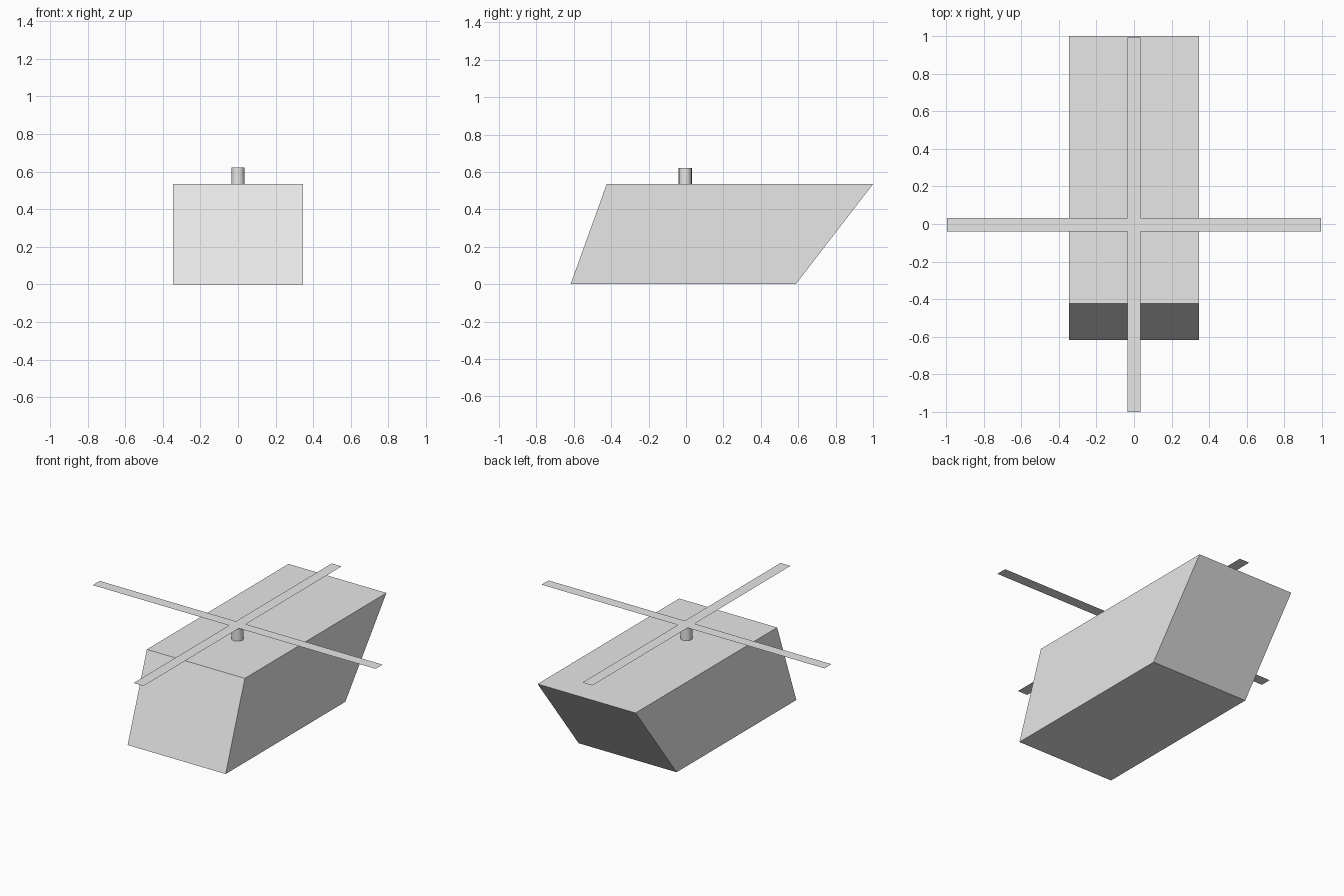
import bpy
import math

if "Cube" in bpy.data.objects:
    bpy.data.objects.remove(bpy.data.objects["Cube"])

grey = bpy.data.materials.new("light_grey")
grey.diffuse_color = (0.8, 0.8, 0.8, 1)
grey.use_nodes = True
grey.node_tree.nodes["Principled BSDF"].inputs["Base Color"].default_value = grey.diffuse_color

HUB_Y = -0.004      # rotor axis position along the body
BODY_TOP = 0.535
ROTOR_Z = 0.622


def add_mesh(name, verts, faces):
    mesh = bpy.data.meshes.new(name)
    mesh.from_pydata(verts, [], faces)
    mesh.materials.append(grey)
    obj = bpy.data.objects.new(name, mesh)
    bpy.context.collection.objects.link(obj)
    return obj


def add_blade(name, half_x, half_y, z):
    verts = [(-half_x, HUB_Y - half_y, z), (half_x, HUB_Y - half_y, z),
             (half_x, HUB_Y + half_y, z), (-half_x, HUB_Y + half_y, z)]
    return add_mesh(name, verts, [(0, 1, 2, 3)])


# Body: slanted side profile extruded across the width
profile = [(-0.617, 0), (0.587, 0), (1.0, BODY_TOP), (-0.424, BODY_TOP)]
verts = [(x, y, z) for x in (-0.345, 0.345) for y, z in profile]
sides = [(i, i + 4, (i + 1) % 4 + 4, (i + 1) % 4) for i in range(4)]
body = add_mesh("body", verts, [(0, 1, 2, 3), (7, 6, 5, 4)] + sides)

# Make every body face point outwards
bpy.context.view_layer.objects.active = body
body.select_set(True)
bpy.ops.object.mode_set(mode='EDIT')
bpy.ops.mesh.select_all(action='SELECT')
bpy.ops.mesh.normals_make_consistent(inside=False)
bpy.ops.object.mode_set(mode='OBJECT')

# Rotor mast: short round post
bpy.ops.mesh.primitive_cylinder_add(
    vertices=16, radius=0.035, depth=ROTOR_Z - BODY_TOP,
    location=(0, HUB_Y, (ROTOR_Z + BODY_TOP) / 2))
mast = bpy.context.object
mast.name = "rotor_mast"
mast.data.materials.append(grey)
bpy.ops.object.shade_smooth_by_angle(angle=math.radians(30))

# Rotor: two crossed flat blades
add_blade("cross_blade", 0.996, 0.035, ROTOR_Z + 0.001)
add_blade("long_blade", 0.035, 0.996, ROTOR_Z + 0.002)
